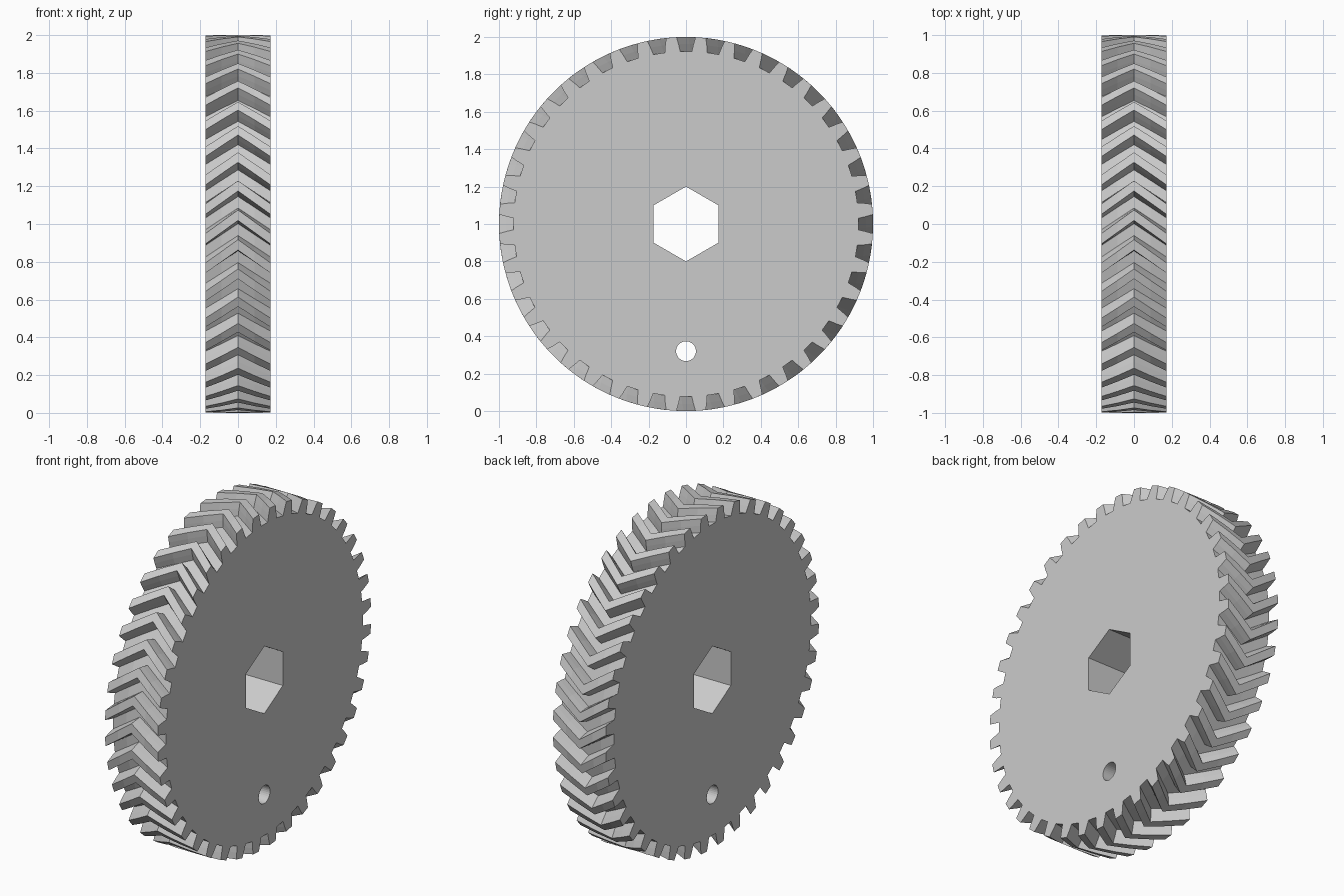
import bpy, bmesh
from math import sin, cos, pi, tau

cube = bpy.data.objects.get("Cube")
if cube:
    bpy.data.objects.remove(cube)

TEETH = 40
HALF_WIDTH = 0.173
TWIST = 0.125      # angle of the mid plane ahead of both end faces
PITCH = tau / TEETH

grey = bpy.data.materials.new("light grey")
grey.use_nodes = True
colour = (0.6, 0.6, 0.6, 1)
grey.diffuse_color = colour
grey.node_tree.nodes["Principled BSDF"].inputs["Base Color"].default_value = colour


def polar(r, a, z=1.0):
    """Point in the gear plane, angle measured from the top towards the back."""
    return r * sin(a), z + r * cos(a)


def tooth_outline(turn):
    # one gap per pitch: half widths at root, flank and tip
    gap = [(1.0, -0.051), (0.962, -0.040), (0.923, -0.031),
           (0.923, 0.031), (0.962, 0.040), (1.0, 0.051)]
    return [polar(r, i * PITCH + w / r + turn) for i in range(TEETH) for r, w in gap]


def polygon(r, sides, z):
    return [polar(r, tau * i / sides, z) for i in range(sides)]


bm = bmesh.new()


def add_ring(points, x):
    return [bm.verts.new((x, y, z)) for y, z in points]


def join_rings(a, b):
    for i in range(len(a)):
        j = (i + 1) % len(a)
        bm.faces.new((a[i], a[j], b[j], b[i]))


# herringbone rim: two mirrored halves of twisted teeth
slices = [add_ring(tooth_outline(t), x)
          for x, t in ((-HALF_WIDTH, 0), (-HALF_WIDTH / 2, TWIST / 2), (0, TWIST),
                       (HALF_WIDTH / 2, TWIST / 2), (HALF_WIDTH, 0))]
for a, b in zip(slices, slices[1:]):
    join_rings(a, b)

# hexagonal bore and small round hole
end_rings = [[slices[0]], [slices[-1]]]
for points in (polygon(0.2, 6, 1.0), polygon(0.053, 32, 0.32)):
    a, b = add_ring(points, -HALF_WIDTH), add_ring(points, HALF_WIDTH)
    join_rings(a, b)
    end_rings[0].append(a)
    end_rings[1].append(b)

# flat end faces with the holes left open
for side, rings in zip((-1, 1), end_rings):
    edges = [bm.edges.get((r[i - 1], r[i])) for r in rings for i in range(len(r))]
    bmesh.ops.triangle_fill(bm, edges=edges, use_beauty=True, normal=(side, 0, 0))

bmesh.ops.recalc_face_normals(bm, faces=bm.faces)
mesh = bpy.data.meshes.new("herringbone_gear")
bm.to_mesh(mesh)
bm.free()
mesh.materials.append(grey)
gear = bpy.data.objects.new("herringbone_gear", mesh)
bpy.context.collection.objects.link(gear)
